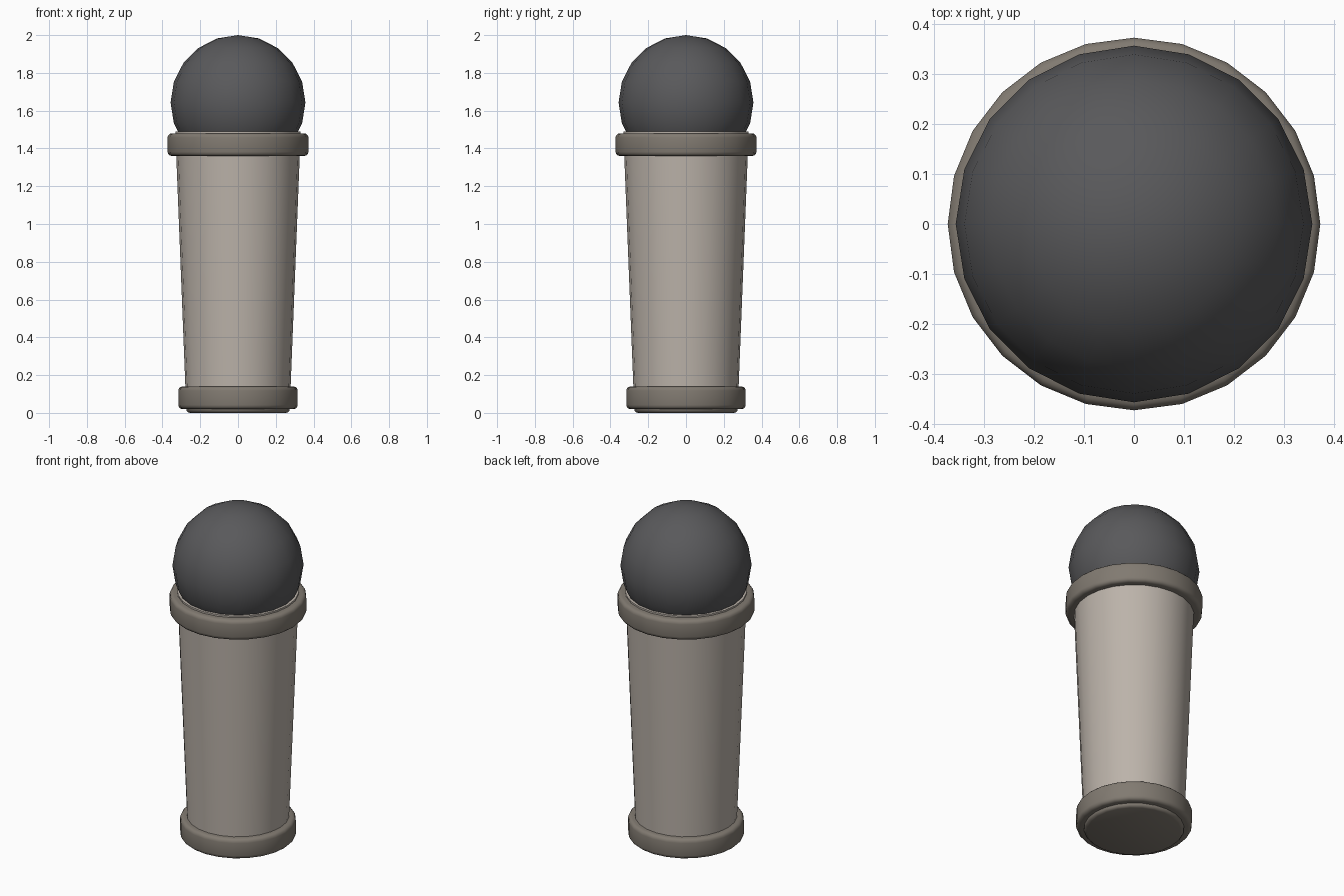
import bpy, bmesh
from math import cos, sin, pi

if "Cube" in bpy.data.objects:
    bpy.data.objects.remove(bpy.data.objects["Cube"])


def material(name, color):
    m = bpy.data.materials.new(name)
    m.diffuse_color = (*color, 1)
    m.use_nodes = True
    m.node_tree.nodes["Principled BSDF"].inputs["Base Color"].default_value = m.diffuse_color
    return m


def lathe(name, profile, mat, sides=24, closed=False):
    """Spin an (r, z) profile around z; open profiles are capped at the ends."""
    bm = bmesh.new()
    loops = [[bm.verts.new((r * cos(2 * pi * i / sides), r * sin(2 * pi * i / sides), z))
              for i in range(sides)] for r, z in profile]
    pairs = list(zip(loops, loops[1:]))
    if closed:
        pairs.append((loops[-1], loops[0]))
    else:
        bm.faces.new(loops[0])
        bm.faces.new(loops[-1])
    for a, b in pairs:
        for i in range(sides):
            j = (i + 1) % sides
            bm.faces.new((a[i], a[j], b[j], b[i]))
    bmesh.ops.recalc_face_normals(bm, faces=bm.faces)
    me = bpy.data.meshes.new(name)
    bm.to_mesh(me)
    bm.free()
    ob = bpy.data.objects.new(name, me)
    bpy.context.collection.objects.link(ob)
    me.materials.append(mat)
    smooth(ob)
    return ob


def smooth(ob):
    bpy.ops.object.select_all(action='DESELECT')
    ob.select_set(True)
    bpy.context.view_layer.objects.active = ob
    bpy.ops.object.shade_smooth_by_angle(angle=0.7)


def rounded(r, z0, z1, b):
    """Outer side of a band with rounded corners, bottom to top."""
    a = [i * pi / 6 for i in range(4)]
    return ([(r - b + b * sin(t), z0 + b - b * cos(t)) for t in a] +
            [(r - b + b * cos(t), z1 - b + b * sin(t)) for t in a])


light = material("light_metal", (0.50, 0.45, 0.40))
dark = material("dark_metal", (0.22, 0.195, 0.165))
mesh_grey = material("mesh_grey", (0.10, 0.10, 0.105))

# tapered handle
lathe("handle", [(0.274, 0.02), (0.332, 1.49)], light)

# bands at both ends of the handle
lathe("top_band", [(0.31, 1.36)] + rounded(0.373, 1.36, 1.48, 0.022) + [(0.31, 1.48)], dark, closed=True)
lathe("bottom_band", [(0.25, 0.02)] + rounded(0.316, 0.02, 0.14, 0.022) + [(0.25, 0.14)], dark, closed=True)

# base plate
lathe("base_cap", [(0.255, 0.0), (0.265, 0.004), (0.272, 0.012), (0.274, 0.03)], dark)

# ball head
bpy.ops.mesh.primitive_uv_sphere_add(segments=20, ring_count=10, radius=0.357, location=(0, 0, 1.643))
head = bpy.context.object
head.name = "ball_head"
head.data.materials.append(mesh_grey)
smooth(head)
